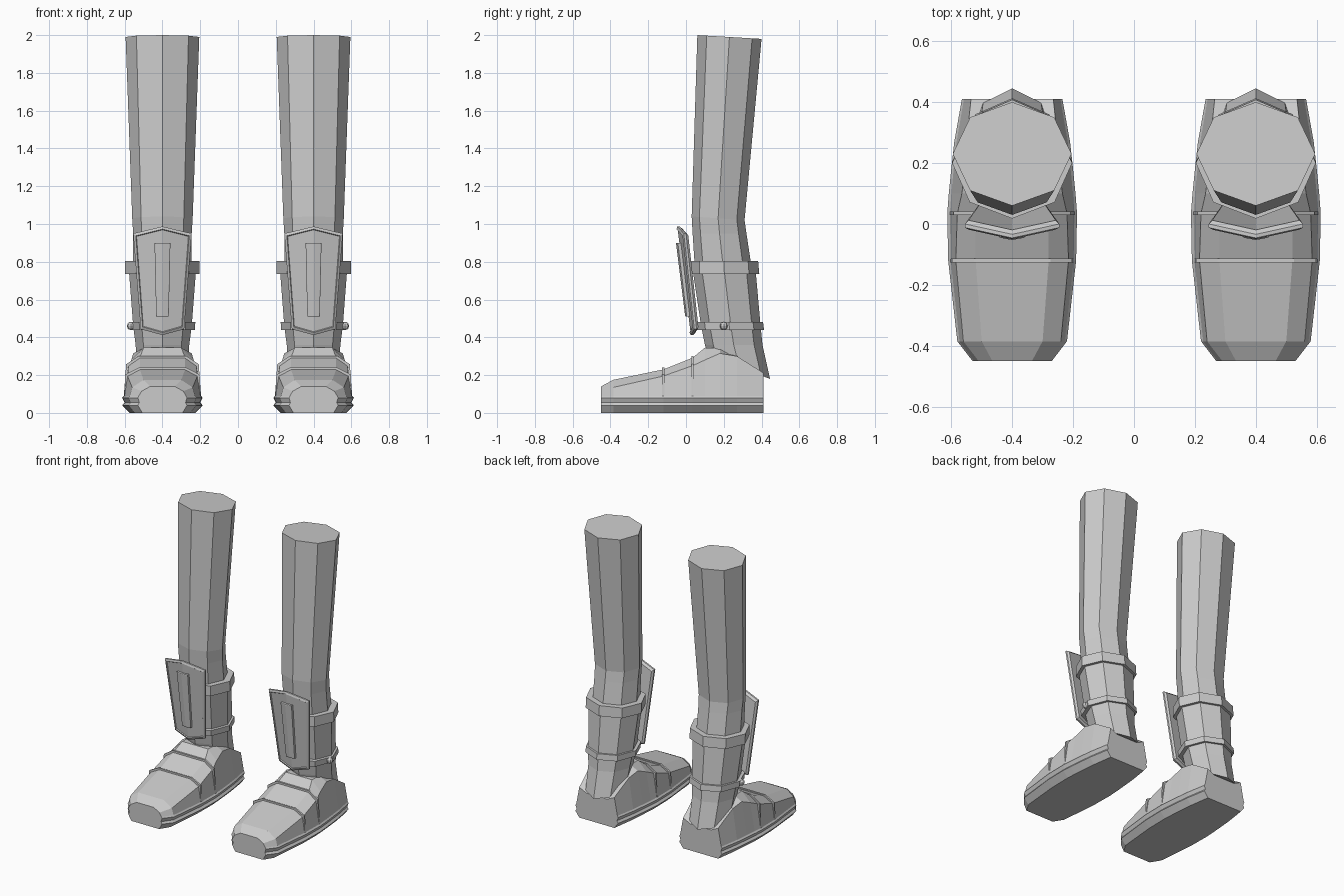
import bpy, bmesh, math
from mathutils import Vector

if "Cube" in bpy.data.objects:
    bpy.data.objects.remove(bpy.data.objects["Cube"])

CX = 0.4  # centre line of the right-hand leg; a mirror makes the other


def make(name, bm):
    bmesh.ops.recalc_face_normals(bm, faces=bm.faces)
    me = bpy.data.meshes.new(name)
    bm.to_mesh(me)
    bm.free()
    ob = bpy.data.objects.new(name, me)
    bpy.context.collection.objects.link(ob)
    mod = ob.modifiers.new("other_side", 'MIRROR')
    mod.use_mirror_merge = False
    return ob


def loft(name, loops):
    """Skin a row of equal-length closed loops and cap both ends."""
    bm = bmesh.new()
    rows = [[bm.verts.new((CX + x, y, z)) for x, y, z in lp] for lp in loops]
    n = len(rows[0])
    for a, b in zip(rows, rows[1:]):
        for i in range(n):
            j = (i + 1) % n
            bm.faces.new((a[i], a[j], b[j], b[i]))
    bm.faces.new(rows[0])
    bm.faces.new(rows[-1])
    return make(name, bm)


def ring(zf, zb, hw, yf, yb):
    """Octagon with corners on its axes; front and back heights may differ."""
    out = []
    for i in range(8):
        a = math.pi * i / 4
        t = (1 + math.sin(a)) / 2
        out.append((hw * math.cos(a), yf + (yb - yf) * t, zf + (zb - zf) * t))
    return out


# Trouser leg, bent at the knee
loft("leg", [ring(0.72, 0.72, 0.155, 0.05, 0.355),
             ring(0.95, 0.95, 0.155, 0.035, 0.32),
             ring(1.04, 1.02, 0.16, 0.03, 0.31),
             ring(2.0, 1.98, 0.195, 0.06, 0.40)])

# Boot shaft with the heel strip running down at the back
loft("boot_shaft", [ring(0.30, 0.18, 0.135, 0.12, 0.445),
                    ring(0.36, 0.36, 0.142, 0.10, 0.405),
                    ring(0.46, 0.46, 0.155, 0.08, 0.395),
                    ring(0.76, 0.76, 0.178, 0.035, 0.368)])

# Straps round the shaft
loft("cuff", [ring(0.735, 0.735, 0.197, 0.018, 0.388),
              ring(0.805, 0.805, 0.197, 0.018, 0.382)])
loft("ankle_strap", [ring(0.44, 0.44, 0.172, 0.05, 0.413),
                     ring(0.48, 0.48, 0.174, 0.045, 0.408)])

# Rivet on the outside of the ankle strap
bm = bmesh.new()
bmesh.ops.create_uvsphere(bm, u_segments=8, v_segments=6, radius=0.021)
bmesh.ops.translate(bm, verts=bm.verts, vec=(CX + 0.167, 0.2, 0.46))
make("rivet", bm)


# Foot cross-sections: y, half width, edge x, edge z, top x, top z
def section(y, w, ex, ez, tx, tz, low=True):
    half = [(0.96 * w, 0.09), (ex, ez), (tx, tz)]
    if low:
        half = [(0.82 * w, 0), (w, 0.04), (0.94 * w, 0.055),
                (w, 0.08)] + half
    pts = half + [(-x, z) for x, z in reversed(half)]
    return [(x, y, z) for x, z in pts]


SECTIONS = [(-0.45, 0.13, 0.11, 0.115, 0.065, 0.14),
            (-0.385, 0.18, 0.16, 0.135, 0.10, 0.175),
            (-0.12, 0.21, 0.185, 0.195, 0.12, 0.23),
            (0.035, 0.213, 0.18, 0.25, 0.12, 0.292),
            (0.10, 0.208, 0.165, 0.28, 0.10, 0.345),
            (0.18, 0.2, 0.155, 0.315, 0.10, 0.342),
            (0.27, 0.19, 0.15, 0.30, 0.10, 0.305),
            (0.41, 0.165, 0.135, 0.212, 0.08, 0.185)]
loft("foot", [section(*s) for s in SECTIONS])

# Raised seams across the instep
for name, s in (("toe_seam", SECTIONS[2]), ("instep_seam", SECTIONS[3])):
    y, w, ex, ez, tx, tz = s
    loft(name, [section(y + d, w, ex + 0.012, ez + 0.008, tx + 0.006,
                        tz + 0.01, low=False) for d in (-0.006, 0.006)])


# Shin guard: folded down the middle and leaning forward at the top
def guard_y(x, z):
    return -0.045 + 0.125 * (0.98 - z) + 0.19 * abs(x)


def guard_part(name, right, layers):
    """right: (x, z) from top centre to bottom centre; layers: (inset, dy)."""
    outline = right + [(-x, z) for x, z in reversed(right[1:-1])]
    zc = (right[0][1] + right[-1][1]) / 2
    hh = (right[0][1] - right[-1][1]) / 2
    wmax = max(x for x, z in right)
    bm = bmesh.new()
    rows = []
    for inset, dy in layers:
        row = []
        for x, z in outline:
            x2 = x * (1 - inset / wmax)
            z2 = zc + (z - zc) * (1 - inset / hh)
            row.append(bm.verts.new((CX + x2, guard_y(x2, z2) + dy, z2)))
        rows.append(row)
    n = len(outline)
    for a, b in zip(rows, rows[1:]):
        for i in range(n):
            j = (i + 1) % n
            bm.faces.new((a[i], a[j], b[j], b[i]))
    # each end is two flat halves that meet on the centre fold
    k = len(right)
    for row in (rows[0], rows[-1]):
        bm.faces.new(row[:k])
        bm.faces.new(row[k - 1:] + row[:1])
    return make(name, bm)


guard_part("shin_guard",
           [(0, 0.987), (0.155, 0.95), (0.115, 0.443), (0, 0.412)],
           [(0.012, 0.025), (0, 0.012), (0, 0.0), (0.014, -0.006),
            (0.018, 0.0)])
guard_part("shin_ridge",
           [(0, 0.9), (0.042, 0.9), (0.033, 0.51), (0, 0.51)],
           [(0, 0.008), (0, -0.016), (0.004, -0.018)])
